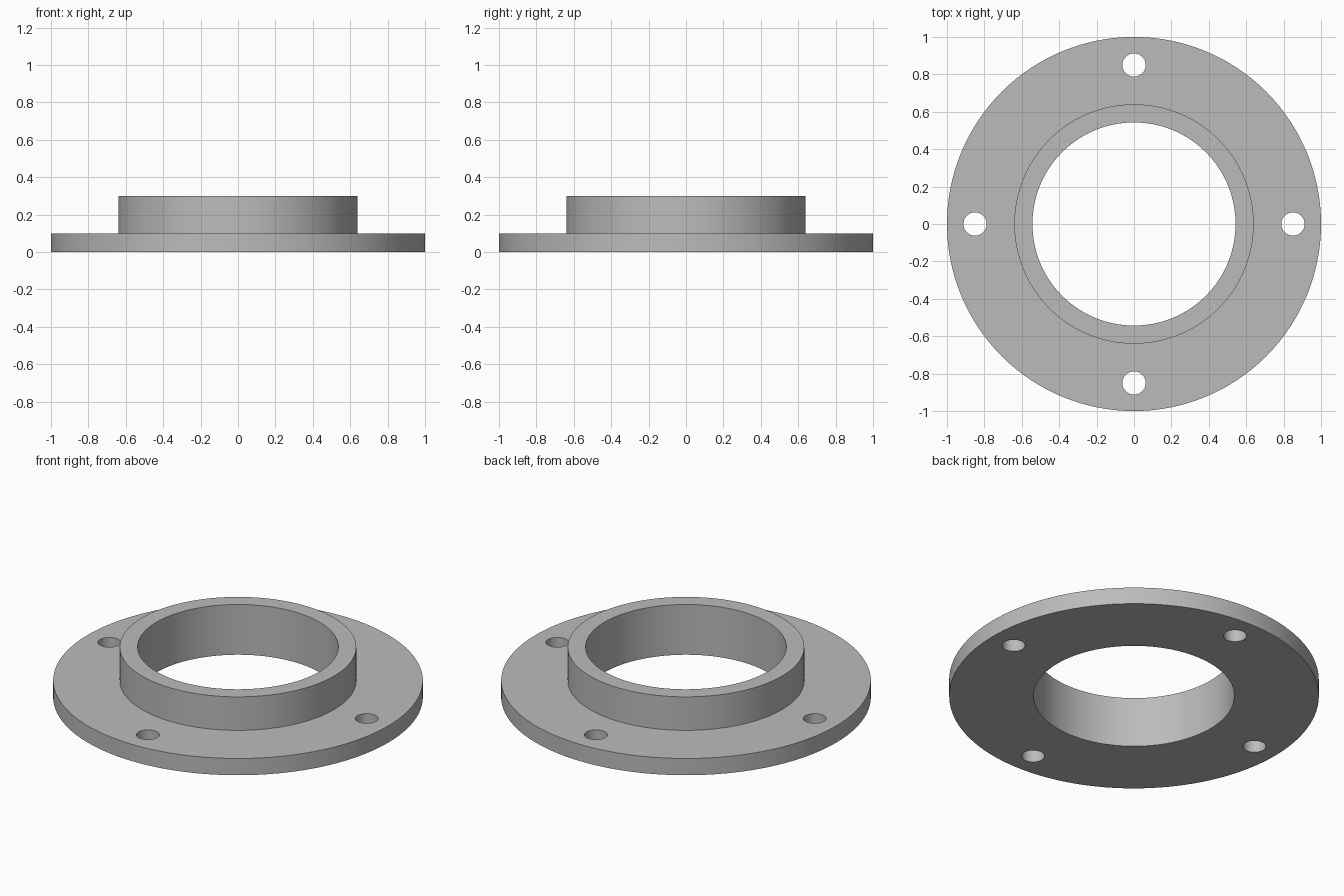
import bpy
import bmesh
from math import cos, sin, pi, radians

SEGMENTS = 128
OUTER, HUB, BORE = 1.0, 0.64, 0.543
PLATE_TOP, HUB_TOP = 0.1, 0.3
BOLT_CIRCLE, BOLT_RADIUS = 0.85, 0.062

cube = bpy.data.objects.get("Cube")
if cube:
    bpy.data.objects.remove(cube, do_unlink=True)

# Plain grey metal
grey = bpy.data.materials.new("grey metal")
grey.use_nodes = True
colour = (0.5, 0.5, 0.5, 1)
grey.diffuse_color = colour
grey.node_tree.nodes["Principled BSDF"].inputs["Base Color"].default_value = colour


def add_object(name, bm):
    bmesh.ops.recalc_face_normals(bm, faces=bm.faces)
    mesh = bpy.data.meshes.new(name)
    bm.to_mesh(mesh)
    bm.free()
    mesh.materials.append(grey)
    obj = bpy.data.objects.new(name, mesh)
    bpy.context.collection.objects.link(obj)
    return obj


# Flange: closed cross-section of plate and raised collar, turned about z
profile = [(BORE, 0), (OUTER, 0), (OUTER, PLATE_TOP),
           (HUB, PLATE_TOP), (HUB, HUB_TOP), (BORE, HUB_TOP)]
bm = bmesh.new()
rings = [[bm.verts.new((r * cos(a), r * sin(a), z)) for r, z in profile]
         for a in (2 * pi * i / SEGMENTS for i in range(SEGMENTS))]
for i, ring in enumerate(rings):
    following = rings[(i + 1) % SEGMENTS]
    for j in range(len(profile)):
        k = (j + 1) % len(profile)
        bm.faces.new((ring[j], following[j], following[k], ring[k]))
flange = add_object("flange", bm)

# Bolt hole cutters: four pins on the bolt circle
bm = bmesh.new()
for i in range(4):
    pin = bmesh.ops.create_cone(bm, cap_ends=True, segments=48, depth=0.3,
                                radius1=BOLT_RADIUS, radius2=BOLT_RADIUS)
    a = i * pi / 2
    bmesh.ops.translate(bm, verts=pin["verts"],
                        vec=(BOLT_CIRCLE * cos(a), BOLT_CIRCLE * sin(a), PLATE_TOP / 2))
cutter = add_object("bolt_hole_cutter", bm)
cutter.hide_render = True

# Drill the holes, then remove the cutter
drill = flange.modifiers.new("bolt holes", "BOOLEAN")
drill.operation = "DIFFERENCE"
drill.solver = "EXACT"
drill.object = cutter
bpy.ops.object.select_all(action="DESELECT")
flange.select_set(True)
bpy.context.view_layer.objects.active = flange
bpy.ops.object.modifier_apply(modifier=drill.name)
bpy.data.objects.remove(cutter, do_unlink=True)

# Smooth round walls, crisp rims
bpy.ops.object.shade_smooth_by_angle(angle=radians(30))
